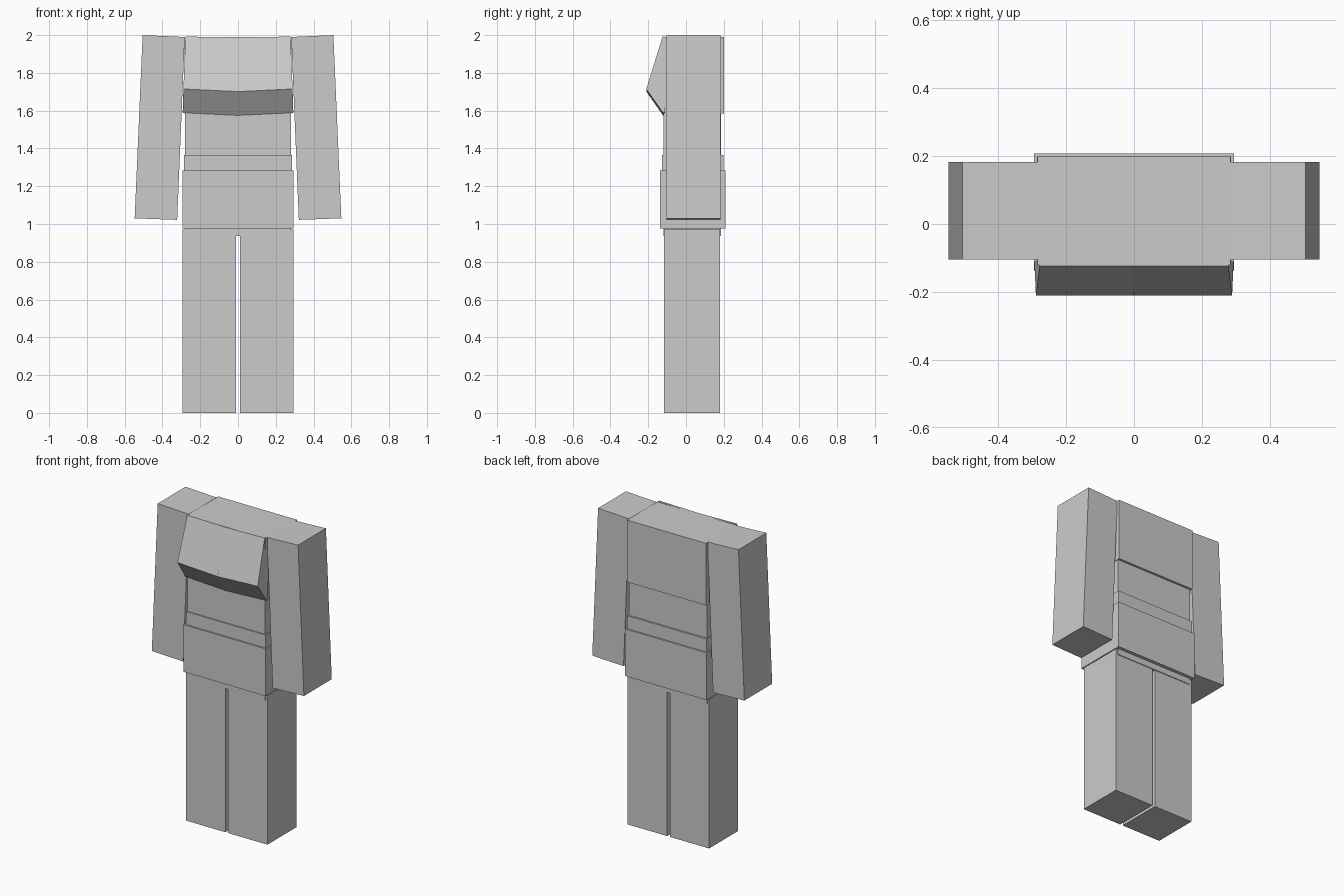
import bpy, bmesh

if "Cube" in bpy.data.objects:
    bpy.data.objects.remove(bpy.data.objects["Cube"])

grey = bpy.data.materials.new("light_grey")
grey.diffuse_color = (0.6, 0.6, 0.6, 1)
grey.use_nodes = True
grey.node_tree.nodes["Principled BSDF"].inputs["Base Color"].default_value = grey.diffuse_color


def loft(name, sections):
    """Solid skinned through matching rings of points, capped at both ends."""
    bm = bmesh.new()
    rings = [[bm.verts.new(p) for p in s] for s in sections]
    n = len(rings[0])
    for a, b in zip(rings, rings[1:]):
        for i in range(n):
            j = (i + 1) % n
            bm.faces.new((a[i], a[j], b[j], b[i]))
    bm.faces.new(rings[0])
    bm.faces.new(rings[-1])
    bmesh.ops.recalc_face_normals(bm, faces=bm.faces)
    mesh = bpy.data.meshes.new(name)
    bm.to_mesh(mesh)
    bm.free()
    mesh.materials.append(grey)
    obj = bpy.data.objects.new(name, mesh)
    bpy.context.collection.objects.link(obj)
    return obj


def slab(name, xz, y0, y1):
    """Extrude a front outline from y0 to y1."""
    return loft(name, [[(x, y, z) for x, z in xz] for y in (y0, y1)])


def box(name, x0, x1, y0, y1, z0, z1):
    return slab(name, [(x0, z0), (x1, z0), (x1, z1), (x0, z1)], y0, y1)


# Legs and slightly splayed arms
for side, s in (("left", -1), ("right", 1)):
    box(side + "_leg", s * 0.01, s * 0.293, -0.116, 0.181, 0, 0.97)
    arm = [(0.282, 1.99), (0.505, 2.0), (0.547, 1.03), (0.322, 1.022)]
    slab(side + "_arm", [(s * x, z) for x, z in arm], -0.104, 0.182)

# Torso core with wrapped layers around the waist
box("torso", -0.28, 0.28, -0.12, 0.186, 0.936, 1.988)
box("waist_band", -0.286, 0.286, -0.128, 0.198, 1.1, 1.366)
box("hip_wrap", -0.294, 0.294, -0.138, 0.208, 0.975, 1.282)

# Upper jacket layer
box("chest_layer", -0.284, 0.284, -0.121, 0.201, 1.586, 1.989)

# Angled chest front, its lower edges dipping towards the centre
sections = []
for s in (-1, 0, 1):
    lift = 0.014 * abs(s)
    sections.append([
        (s * 0.278, -0.11, 1.987 + lift * 0.4),
        (s * 0.278, -0.124, 1.987 + lift * 0.4),
        (s * 0.289, -0.21, 1.701 + lift),
        (s * 0.293, -0.122, 1.575 + lift),
        (s * 0.293, -0.11, 1.575 + lift),
    ])
loft("chest_front", sections)

# Small seam notch at the centre of the chest ridge
loft("chest_notch", [[(-0.002, y, z), (0.002, y, z)] + [(0.002, y + 0.01, z), (-0.002, y + 0.01, z)]
                     for y, z in ((-0.2105, 1.703), (-0.2015, 1.735))])
